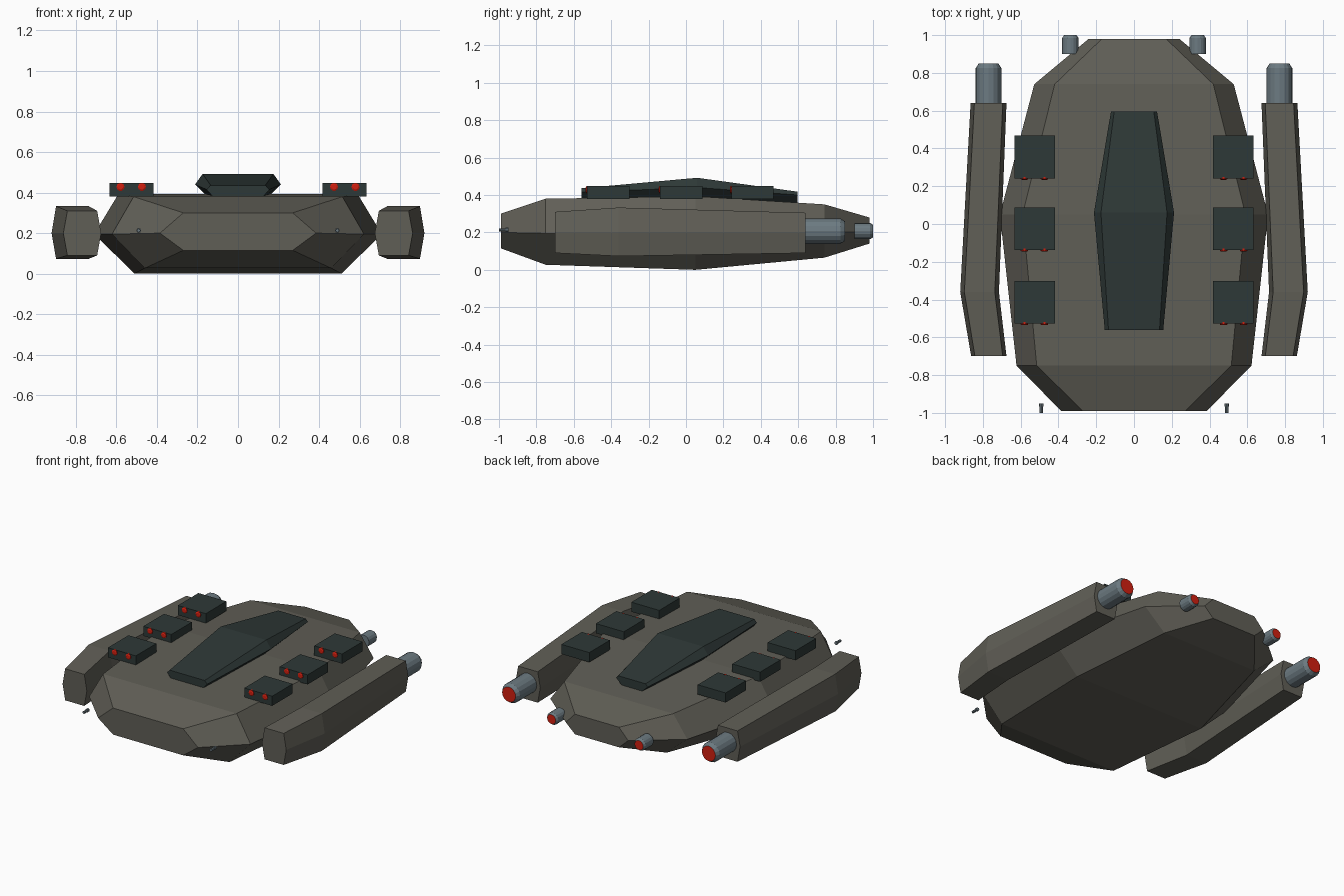
import bpy, bmesh, math

if "Cube" in bpy.data.objects:
    bpy.data.objects.remove(bpy.data.objects["Cube"])


def mat(name, rgb):
    m = bpy.data.materials.new(name)
    m.diffuse_color = (*rgb, 1)
    m.use_nodes = True
    m.node_tree.nodes["Principled BSDF"].inputs["Base Color"].default_value = m.diffuse_color
    return m


HULL = mat("hull_grey", (0.118, 0.114, 0.094))
DARK = mat("dark_teal", (0.027, 0.040, 0.038))
METAL = mat("blue_steel", (0.150, 0.195, 0.220))
RED = mat("glow_red", (0.65, 0.014, 0.005))


def skin(name, rings, mats, cap_red=False):
    """Join rings of points into a closed flat-shaded body."""
    bm = bmesh.new()
    vs = [[bm.verts.new(p) for p in r] for r in rings]
    n = len(rings[0])
    for a, b in zip(vs, vs[1:]):
        for i in range(n):
            j = (i + 1) % n
            bm.faces.new((a[i], a[j], b[j], b[i]))
    bm.faces.new(vs[0][::-1])
    end = bm.faces.new(vs[-1])
    bmesh.ops.recalc_face_normals(bm, faces=bm.faces)
    if cap_red:
        end.material_index = 1
    me = bpy.data.meshes.new(name)
    bm.to_mesh(me)
    bm.free()
    for m in mats:
        me.materials.append(m)
    ob = bpy.data.objects.new(name, me)
    bpy.context.collection.objects.link(ob)
    return ob


def hex_body(name, stations, material, cx=0):
    """Six-sided body; station = y, half widths (mid, top, bottom), z (top, mid, bottom)."""
    rings = []
    for y, wm, wt, wb, zt, zm, zb in stations:
        pts = [(wm, zm), (wt, zt), (-wt, zt), (-wm, zm), (-wb, zb), (wb, zb)]
        rings.append([(cx + x, y, z) for x, z in pts])
    return skin(name, rings, [material])


def tube(name, x, z, profile, mats, n=16, cap_red=False):
    """Round part along y; profile = (y, radius) pairs."""
    rings = [[(x + r * math.cos(2 * math.pi * i / n), y, z + r * math.sin(2 * math.pi * i / n))
              for i in range(n)] for y, r in profile]
    return skin(name, rings, mats, cap_red)


# Main hull
hex_body("hull", [
    (-0.99, 0.385, 0.27, 0.27, 0.30, 0.20, 0.115),
    (-0.75, 0.622, 0.515, 0.46, 0.38, 0.195, 0.027),
    (0.05, 0.71, 0.59, 0.51, 0.393, 0.195, 0.0),
    (0.74, 0.528, 0.42, 0.37, 0.35, 0.20, 0.065),
    (0.98, 0.24, 0.17, 0.17, 0.28, 0.205, 0.14)], HULL)

# Raised dark canopy
hex_body("canopy", [
    (-0.56, 0.155, 0.135, 0.115, 0.436, 0.415, 0.37),
    (0.06, 0.212, 0.175, 0.14, 0.492, 0.44, 0.37),
    (0.595, 0.122, 0.105, 0.08, 0.418, 0.40, 0.36)], DARK)

for s, side in ((-1, "left"), (1, "right")):
    # Side nacelle, bowed outward near the front
    rings = []
    for y, xi, xo, inset, zt, zb in ((-0.70, 0.675, 0.862, 0.02, 0.31, 0.09),
                                     (-0.36, 0.715, 0.92, 0.022, 0.333, 0.073),
                                     (0.64, 0.675, 0.865, 0.02, 0.305, 0.09)):
        pts = [(xo, 0.2), (xo - inset, zt), (xi + inset, zt),
               (xi, 0.2), (xi + inset, zb), (xo - inset, zb)]
        rings.append([(s * x, y, z) for x, z in pts])
    skin(side + "_nacelle", rings, [HULL])

    # Main and small engines with glowing ends
    tube(side + "_main_engine", s * 0.77, 0.207,
         [(0.60, 0.068), (0.825, 0.068), (0.85, 0.052)], [METAL, RED], cap_red=True)
    tube(side + "_small_engine", s * 0.337, 0.207,
         [(0.90, 0.043), (0.985, 0.043), (1.0, 0.033)], [METAL, RED], cap_red=True)

    # Small gun barrel at the nose
    tube(side + "_gun", s * 0.49, 0.213,
         [(-1.0, 0.009), (-0.965, 0.009), (-0.965, 0.012), (-0.95, 0.012)], [METAL], n=8)

    # Launcher boxes with red muzzles
    for k, y in enumerate((-0.415, -0.025, 0.355)):
        x0, x1, z0, z1 = 0.418, 0.633, 0.38, 0.447
        rect = [(x0, z0), (x1, z0), (x1, z1), (x0, z1)]
        skin(f"{side}_launcher_{k + 1}",
             [[(s * x, y + d, z) for x, z in rect] for d in (-0.113, 0.113)], [DARK])
        for h, x in enumerate((0.474, 0.58)):
            tube(f"{side}_launcher_{k + 1}_muzzle_{h + 1}", s * x, 0.428,
                 [(y - 0.121, 0.013), (y - 0.117, 0.02), (y - 0.105, 0.02)], [RED], n=10)
